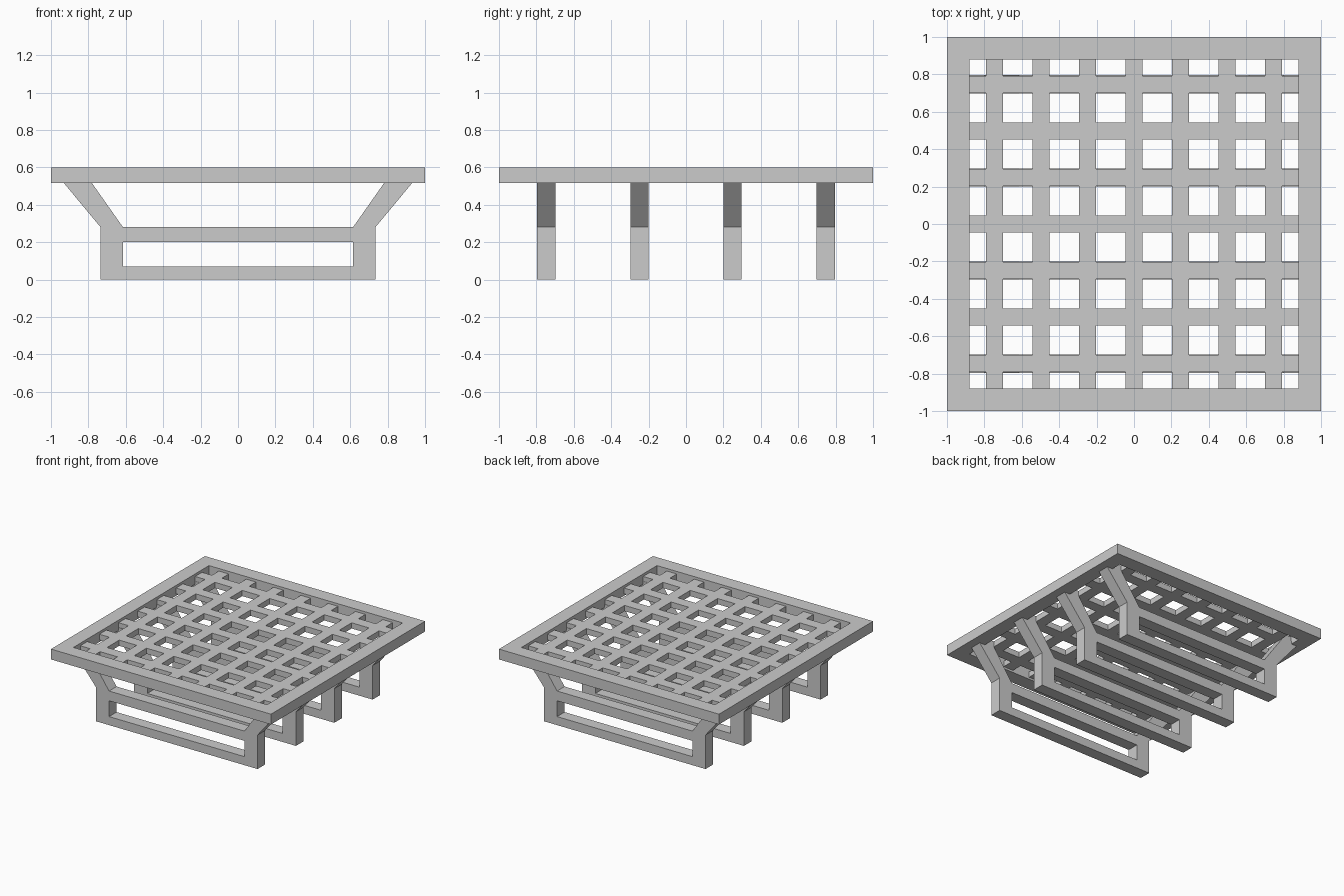
import bpy
from math import radians

if "Cube" in bpy.data.objects:
    bpy.data.objects.remove(bpy.data.objects["Cube"])


def rect(x0, y0, x1, y1):
    return [(x0, y0), (x1, y0), (x1, y1), (x0, y1)]


def plate(name, loops, thickness):
    """Flat plate from an outline plus hole loops, centred on its plane."""
    curve = bpy.data.curves.new(name + "_profile", 'CURVE')
    curve.dimensions = '2D'
    curve.fill_mode = 'BOTH'
    curve.extrude = thickness / 2
    for loop in loops:
        spline = curve.splines.new('POLY')
        spline.points.add(len(loop) - 1)
        for point, (x, y) in zip(spline.points, loop):
            point.co = (x, y, 0, 1)
        spline.use_cyclic_u = True
        spline.use_smooth = False
    temp = bpy.data.objects.new(name + "_temp", curve)
    bpy.context.collection.objects.link(temp)
    graph = bpy.context.evaluated_depsgraph_get()
    mesh = bpy.data.meshes.new_from_object(temp.evaluated_get(graph))
    bpy.data.objects.remove(temp)
    for poly in mesh.polygons:
        poly.use_smooth = False
    obj = bpy.data.objects.new(name, mesh)
    bpy.context.collection.objects.link(obj)
    return obj


# Outer rim of the table top
rim = plate("top_rim", [rect(-1, -1, 1, 1), rect(-0.88, -0.88, 0.88, 0.88)], 0.085)
rim.location.z = 0.5575

# Lattice of seven by seven slats, recessed inside the rim
half_slat = 0.045
centres = [(i - 3) * 0.2485 for i in range(7)]
starts = [-0.91] + [c + half_slat for c in centres]
ends = [c - half_slat for c in centres] + [0.91]
gaps = list(zip(starts, ends))
holes = [rect(x0, y0, x1, y1) for x0, x1 in gaps for y0, y1 in gaps]
lattice = plate("lattice_slats", [rect(-0.95, -0.95, 0.95, 0.95)] + holes, 0.047)
lattice.location.z = 0.5555

# Four support frames with splayed arms, tops embedded in the rim and slats
right = [(0.735, 0), (0.735, 0.28), (0.951, 0.54), (0.798, 0.54), (0.615, 0.28)]
outline = right + [(-x, z) for x, z in reversed(right)]
slot = rect(-0.615, 0.07, 0.615, 0.20)
for i in range(4):
    support = plate(f"support_frame_{i + 1}", [outline, slot], 0.097)
    support.rotation_euler.x = radians(90)
    support.location.y = -0.747 + i * 0.498
